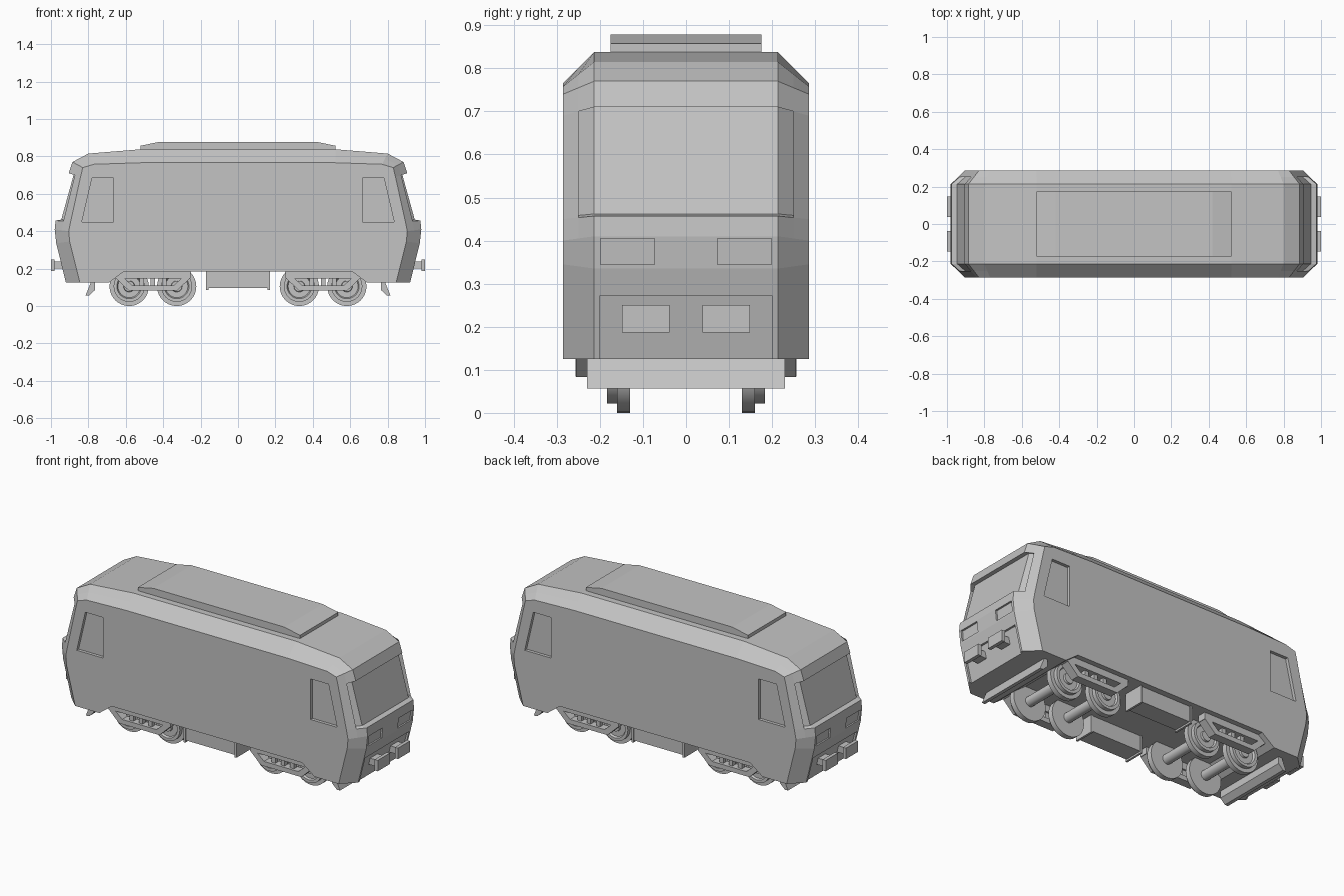
import bpy, bmesh, math
from mathutils import Vector, Matrix

if "Cube" in bpy.data.objects:
    bpy.data.objects.remove(bpy.data.objects["Cube"], do_unlink=True)

grey = bpy.data.materials.new("plain grey")
grey.use_nodes = True
COLOUR = (0.55, 0.55, 0.55, 1)
grey.diffuse_color = COLOUR
grey.node_tree.nodes["Principled BSDF"].inputs["Base Color"].default_value = COLOUR


def finish(name, bm, smooth=False):
    bmesh.ops.recalc_face_normals(bm, faces=bm.faces)
    mesh = bpy.data.meshes.new(name)
    bm.to_mesh(mesh)
    bm.free()
    mesh.materials.append(grey)
    if smooth:
        mesh.shade_smooth()
        mesh.set_sharp_from_angle(angle=math.radians(35))
    obj = bpy.data.objects.new(name, mesh)
    bpy.context.scene.collection.objects.link(obj)
    return obj


def loft(bm, loops):
    """Join closed loops of equal length and cap both ends."""
    rows = [[bm.verts.new(p) for p in loop] for loop in loops]
    n = len(rows[0])
    for a, b in zip(rows, rows[1:]):
        for i in range(n):
            j = (i + 1) % n
            bm.faces.new((a[i], a[j], b[j], b[i]))
    bm.faces.new(rows[0])
    bm.faces.new(rows[-1])


def prism(name, profile, y0, y1, sx=1, cx=0):
    """Extrude an x-z profile between two y positions."""
    bm = bmesh.new()
    loft(bm, [[(sx * x + cx, y, z) for x, z in profile] for y in (y0, y1)])
    return finish(name, bm)


def box(name, x0, x1, y0, y1, z0, z1, sx=1):
    return prism(name, [(x0, z0), (x1, z0), (x1, z1), (x0, z1)], y0, y1, sx)


def lathe(name, profile, centre, side, segments=32):
    """Spin (radius, y) points round a crosswise axle."""
    bm = bmesh.new()
    verts = [bm.verts.new((r, side * y, 0)) for r, y in profile]
    edges = [bm.edges.new(pair) for pair in zip(verts, verts[1:])]
    bmesh.ops.spin(bm, geom=verts + edges, axis=(0, 1, 0), cent=(0, 0, 0),
                   angle=math.tau, steps=segments)
    bmesh.ops.remove_doubles(bm, verts=bm.verts, dist=0.0005)
    bmesh.ops.translate(bm, verts=bm.verts, vec=centre)
    return finish(name, bm, True)


# Body shell: centre and side outlines joined by bevelled corners
MID, SIDE = 0.213, 0.285
underside = [(0.61, 0.185), (0.69, 0.125)]
centre_line = underside + [(0.92, 0.125), (0.972, 0.335), (0.98, 0.41), (0.975, 0.457),
                           (0.905, 0.71), (0.885, 0.77), (0.80, 0.815), (0.52, 0.838)]
side_line = underside + [(0.845, 0.125), (0.90, 0.345), (0.905, 0.40), (0.895, 0.45),
                         (0.842, 0.69), (0.83, 0.74), (0.77, 0.758), (0.52, 0.766)]


def body_loop(y):
    t = (abs(y) - MID) / (SIDE - MID)
    half = [Vector(a).lerp(Vector(b), t) for a, b in zip(centre_line, side_line)]
    return [(p.x, y, p.y) for p in half] + [(-p.x, y, p.y) for p in reversed(half)]


bm = bmesh.new()
loft(bm, [body_loop(y) for y in (-SIDE, -0.25, -MID, MID, 0.25, SIDE)])
bmesh.ops.recalc_face_normals(bm, faces=bm.faces)

# Windscreens sunk into each end
for s in (-1, 1):
    panes = []
    for f in bm.faces:
        c = f.calc_center_median()
        if c.x * s > 0.8 and 0.5 < c.z < 0.65 and abs(c.y) < 0.24:
            panes.append(f)
    result = bmesh.ops.extrude_face_region(bm, geom=panes)
    moved = [g for g in result["geom"] if isinstance(g, bmesh.types.BMVert)]
    bmesh.ops.translate(bm, verts=moved, vec=(-0.03 * s, 0, 0.005))
    old = [f for f in panes if f.is_valid]
    if old:
        bmesh.ops.delete(bm, geom=old, context="FACES_ONLY")
body = finish("body", bm)

# Recesses: cab side windows, lamp panels and lower end panels
side_window = [(0.835, 0.45), (0.665, 0.45), (0.665, 0.685), (0.78, 0.685)]
lamp = [(0.964, 0.345), (0.969, 0.405), (1.05, 0.405), (1.05, 0.345)]
lower_panel = [(0.902, 0.1), (0.945, 0.273), (1.05, 0.273), (1.05, 0.1)]
cutters = []
for sx in (-1, 1):
    cutters.append(prism("panel_cutter", lower_panel, -0.2, 0.2, sx))
    for sy in (-1, 1):
        cutters.append(prism("window_cutter", side_window, sy * 0.267, sy * 0.32, sx))
        cutters.append(prism("lamp_cutter", lamp, sy * 0.073, sy * 0.198, sx))
for cutter in cutters:
    cutter.hide_render = True
    mod = body.modifiers.new("recess", "BOOLEAN")
    mod.operation = "DIFFERENCE"
    mod.solver = "EXACT"
    mod.object = cutter
bpy.context.view_layer.update()
graph = bpy.context.evaluated_depsgraph_get()
body.data = bpy.data.meshes.new_from_object(body.evaluated_get(graph))
body.modifiers.clear()
for cutter in cutters:
    bpy.data.objects.remove(cutter, do_unlink=True)

# Raised roof cover
prism("roof_cover", [(-0.52, 0.82), (0.52, 0.82), (0.52, 0.857), (0.42, 0.878),
                     (-0.42, 0.878), (-0.52, 0.857)], -0.175, 0.175)

# Ends: buffers and track clearing blades
for sx in (-1, 1):
    prism("clearing_blade", [(0.785, 0.13), (0.765, 0.13), (0.765, 0.085),
                             (0.795, 0.057), (0.815, 0.057)], -0.23, 0.23, sx)
    for sy in (-1, 1):
        box("buffer_shank", 0.91, 0.985, sy * 0.06, sy * 0.127, 0.2, 0.238, sx)
        box("buffer_pad", 0.98, 1.0, sy * 0.038, sy * 0.148, 0.187, 0.25, sx)

# Equipment boxes with end plates between the bogies
for sy in (-1, 1):
    box("equipment_box", -0.165, 0.165, sy * 0.14, sy * 0.25, 0.095, 0.19)
    for sx in (-1, 1):
        box("box_end_plate", 0.158, 0.17, sy * 0.135, sy * 0.257, 0.085, 0.19, sx)

# Bogies: wheelsets, axles, side frames and springs
wheel = [(0, 0.13), (0.105, 0.13), (0.105, 0.16), (0.083, 0.16), (0.083, 0.183),
         (0.066, 0.183), (0.06, 0.172), (0.03, 0.172), (0.028, 0.183), (0, 0.183)]
axle = [(0, -0.14), (0.028, -0.14), (0.028, 0.14), (0, 0.14)]
spring = [(-0.012, 0.1), (0.012, 0.1), (0.012, 0.16), (-0.012, 0.16)]
frame = [(-0.2, 0.15), (-0.13, 0.083), (0.13, 0.083), (0.2, 0.15),
         (0.155, 0.15), (0.11, 0.11), (-0.11, 0.11), (-0.155, 0.15)]
for bogie in (-0.455, 0.455):
    for offset in (-0.127, 0.127):
        centre = (bogie + offset, 0, 0.105)
        lathe("axle", axle, centre, 1, 16)
        for sy in (-1, 1):
            lathe("wheel", wheel, centre, sy)
    for sy in (-1, 1):
        prism("bogie_frame", frame, sy * 0.205, sy * 0.255, 1, bogie)
        box("bogie_top_bar", bogie - 0.2, bogie + 0.2, sy * 0.205, sy * 0.255, 0.147, 0.19)
        for k in (-1, 0, 1):
            prism("spring", spring, sy * 0.215, sy * 0.24, 1, bogie + 0.06 * k)
